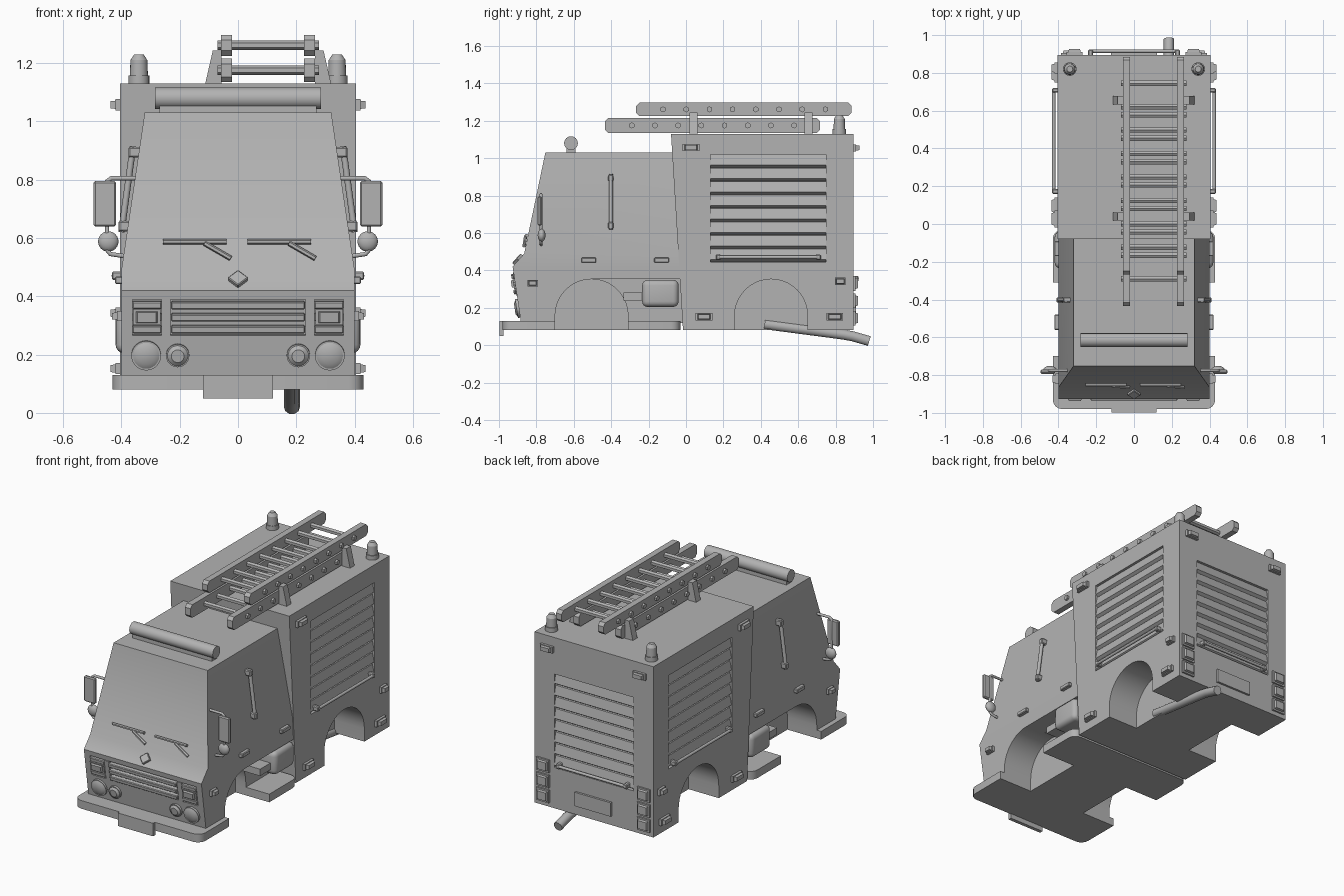
import bpy, bmesh, math
from mathutils import Matrix, Vector

cube = bpy.data.objects.get("Cube")
if cube:
    bpy.data.objects.remove(cube, do_unlink=True)

grey = bpy.data.materials.new("plain grey")
grey.use_nodes = True
grey.diffuse_color = (0.45, 0.45, 0.45, 1)
grey.node_tree.nodes["Principled BSDF"].inputs["Base Color"].default_value = (0.45, 0.45, 0.45, 1)

I4 = Matrix.Identity(4)
ACROSS = Matrix(((0, 1, 0, 0), (1, 0, 0, 0), (0, 0, 1, 0), (0, 0, 0, 1)))  # extrude along y


def add_mesh(name, me):
    ob = bpy.data.objects.new(name, me)
    bpy.context.scene.collection.objects.link(ob)
    if not me.materials:
        me.materials.append(grey)
    return ob


def finish(name, bm, M=I4):
    bmesh.ops.transform(bm, matrix=M, verts=bm.verts)
    bmesh.ops.recalc_face_normals(bm, faces=bm.faces)
    me = bpy.data.meshes.new(name)
    bm.to_mesh(me)
    bm.free()
    me.shade_smooth()
    me.set_sharp_from_angle(angle=math.radians(32))
    return add_mesh(name, me)


def facing(origin, n):
    """Frame with u sideways, v upward and the third axis along n."""
    n = Vector(n).normalized()
    u = Vector((0, 0, 1)).cross(n).normalized()
    v = n.cross(u)
    return Matrix.Translation(origin) @ Matrix((u, v, n)).transposed().to_4x4()


def prism(name, pts, lo, hi, M=I4):
    bm = bmesh.new()
    a = [bm.verts.new((lo, *p)) for p in pts]
    b = [bm.verts.new((hi, *p)) for p in pts]
    bm.faces.new(a)
    bm.faces.new(b)
    for i in range(len(pts)):
        j = (i + 1) % len(pts)
        bm.faces.new((a[i], a[j], b[j], b[i]))
    return finish(name, bm, M)


def box(name, c, s, bevel=0, seg=1, M=I4, vertical=False):
    bm = bmesh.new()
    bmesh.ops.create_cube(bm, size=1, matrix=Matrix.Translation(c) @ Matrix.Diagonal((*s, 1)))
    if bevel:
        es = [e for e in bm.edges if not vertical or abs((e.verts[0].co - e.verts[1].co).z) > 0.01]
        bmesh.ops.bevel(bm, geom=es, offset=bevel, segments=seg, affect='EDGES', profile=0.5)
    return finish(name, bm, M)


def rod(name, p, q, r, r2=None, n=12):
    p, q = Vector(p), Vector(q)
    bm = bmesh.new()
    bmesh.ops.create_cone(bm, cap_ends=True, segments=n, radius1=r, radius2=r if r2 is None else r2,
                          depth=(q - p).length)
    rot = (q - p).to_track_quat('Z', 'Y').to_matrix().to_4x4()
    return finish(name, bm, Matrix.Translation((p + q) / 2) @ rot)


def pipe(name, pts, r):
    cu = bpy.data.curves.new(name, 'CURVE')
    cu.dimensions, cu.bevel_depth, cu.bevel_resolution, cu.use_fill_caps = '3D', r, 3, True
    sp = cu.splines.new('POLY')
    sp.points.add(len(pts) - 1)
    for pt, co in zip(sp.points, pts):
        pt.co = (*co, 1)
    cu.materials.append(grey)
    ob = bpy.data.objects.new(name, cu)
    bpy.context.scene.collection.objects.link(ob)
    return ob


def lamp(name, pos, n, w, h, d, shrink=0.75):
    """Rectangular lamp with a tapered lens on a thin base."""
    M = facing(pos, n)
    box(name + "_base", (0, 0, d * 0.25), (w, h, d * 0.5), M=M)
    bm = bmesh.new()
    bmesh.ops.create_cube(bm, size=1, matrix=Matrix.Translation((0, 0, d / 2)) @ Matrix.Diagonal((w * 0.9, h * 0.85, d, 1)))
    for v in bm.verts:
        if v.co.z > d / 2:
            v.co.x *= shrink
            v.co.y *= shrink
    finish(name, bm, M)


def cut(ob, cutters):
    for c in cutters:
        m = ob.modifiers.new("cut", 'BOOLEAN')
        m.operation, m.solver, m.object = 'DIFFERENCE', 'EXACT', c
    dg = bpy.context.evaluated_depsgraph_get()
    me = bpy.data.meshes.new_from_object(ob.evaluated_get(dg))
    ob.modifiers.clear()
    ob.data = me
    me.shade_smooth()
    me.set_sharp_from_angle(angle=math.radians(32))


# Main shells: cab lofted through levels, equipment body, bumper and step plate
bm = bmesh.new()
rings = []
for z, hw, y in ((1.03, 0.32, -0.752), (0.49, 0.4, -0.865), (0.42, 0.4, -0.927), (0.12, 0.4, -0.882)):
    rings.append([bm.verts.new(c) for c in ((-hw, y, z), (hw, y, z), (hw, 0, z), (-hw, 0, z))])
for a, b in zip(rings, rings[1:]):
    for i in range(4):
        bm.faces.new((a[i], a[i - 1], b[i - 1], b[i]))
bm.faces.new(rings[0])
bm.faces.new(rings[-1])
cab = finish("cab", bm)
body = prism("equipment_body", [(-0.08, 1.13), (0.895, 1.13), (0.895, 0.08), (-0.016, 0.08)], -0.405, 0.405)
plate = box("bumper_and_step_plate", (0, -0.505, 0.105), (0.86, 0.95, 0.05), 0.05, 4, vertical=True)

# Cutters for wheel arches, tank pockets, grille and shutter openings
FRONT_N = (0, -0.3, -0.045)
shutters = [("right_shutter", facing((-0.405, 0.44, 0.733), (-1, 0, 0)), 0.616),
            ("left_shutter", facing((0.405, 0.44, 0.733), (1, 0, 0)), 0.616),
            ("rear_shutter", facing((0, 0.895, 0.618), (0, 1, 0)), 0.54)]
H = 0.575
front_cuts, rear_cuts, pockets = [], [], []
for s in (-1, 1):
    for yc, group in ((-0.505, front_cuts), (0.455, rear_cuts)):
        arc = [(yc + 0.195 * math.cos(math.pi * i / 20), 0.158 + 0.195 * math.sin(math.pi * i / 20)) for i in range(21)]
        group.append(prism("arch_cutter", [(yc + 0.195, 0)] + arc + [(yc - 0.195, 0)], s * 0.2, s * 0.6))
    pockets.append(box("pocket_cutter", (s * 0.435, -0.22, 0.2315), (0.33, 0.57, 0.243)))
GRILLE = facing((0, -0.913, 0.328), FRONT_N)
pockets.append(box("grille_cutter", (0, 0, 0), (0.724, 0.125, 0.04), M=GRILLE))
for name, M, w in shutters:
    rear_cuts.append(box("shutter_cutter", (0, 0, 0), (w, H, 0.05), M=M))
cut(cab, front_cuts + pockets)
cut(plate, front_cuts)
cut(body, rear_cuts)
for c in front_cuts + rear_cuts + pockets:
    bpy.data.objects.remove(c, do_unlink=True)

# Roller shutters with grab bars
for name, M, w in shutters:
    step = H / 8
    pts = [(-H / 2, -0.03)]
    for i in range(8):
        z = -H / 2 + i * step
        pts += [(z, -0.024), (z + 0.014, -0.002), (z + step - 0.002, -0.014)]
    pts.append((H / 2, -0.03))
    prism(name, pts, -w / 2, w / 2, M)
    e, v = w / 2 - 0.04, -H / 2 + 0.025
    rod(name + "_bar", M @ Vector((-e, v, 0.02)), M @ Vector((e, v, 0.02)), 0.009)
    for s in (-1, 1):
        box(name + "_bar_bracket", (s * e, v, 0.007), (0.025, 0.03, 0.042), 0.005, M=M)

# Front: grille bars, headlights, badge, plate, wipers
for v in (-0.042, 0, 0.042):
    box("grille_bar", (0, v, 0), (0.46, 0.026, 0.03), 0.004, M=GRILLE)
    for s in (-1, 1):
        box("grille_end_bar", (s * 0.312, v, -0.006), (0.1, 0.026, 0.026), 0.004, M=GRILLE)
for s in (-1, 1):
    box("grille_post", (s * 0.247, 0, -0.008), (0.03, 0.125, 0.024), M=GRILLE)
    lamp("indicator", (s * 0.313, -0.912, 0.33), FRONT_N, 0.095, 0.055, 0.022)
    for x, r in ((0.315, 0.051), (0.207, 0.04)):
        M = facing((s * x, -0.892, 0.198), FRONT_N)
        rod("headlight_rim", M @ Vector((0, 0, -0.01)), M @ Vector((0, 0, 0.014)), r, n=24)
        rod("headlight_lens", M @ Vector((0, 0, 0.014)), M @ Vector((0, 0, 0.024)), r * 0.88, r * 0.55, 24)
badge = facing((0, -0.896, 0.455), (0, -0.7, 0.62)) @ Matrix.Rotation(math.pi / 4, 4, 'Z')
box("diamond_badge", (0, 0, 0.004), (0.05, 0.05, 0.022), 0.003, M=badge)
box("front_plate", (0, -0.986, 0.09), (0.24, 0.022, 0.08))
for dx in (0, 0.29):
    rod("wiper_blade", (dx - 0.257, -0.852, 0.587), (dx - 0.04, -0.852, 0.587), 0.009, n=6)
    rod("wiper_arm", (dx - 0.115, -0.858, 0.582), (dx - 0.025, -0.866, 0.53), 0.009, n=6)

# Roof light bar
box("light_bar_base", (0, -0.615, 1.04), (0.54, 0.05, 0.04))
rod("light_bar", (-0.284, -0.615, 1.08), (0.284, -0.615, 1.08), 0.037, n=16)

# Paired parts on both sides
for s in (-1, 1):
    side = (s, 0, 0)
    rod("beacon_base", (s * 0.34, 0.82, 1.12), (s * 0.34, 0.82, 1.157), 0.036, n=20)
    rod("beacon", (s * 0.34, 0.82, 1.157), (s * 0.34, 0.82, 1.21), 0.031, 0.029, 20)
    rod("beacon_cap", (s * 0.34, 0.82, 1.21), (s * 0.34, 0.82, 1.23), 0.029, 0.016, 20)
    # Marker lamps and door catches
    for y, z, w in ((0.027, 1.057, 0.09), (0.096, 0.152, 0.09), (0.795, 0.152, 0.09), (0.825, 0.342, 0.058)):
        lamp("side_marker", (s * 0.403, y, z), side, w, 0.038, 0.034)
    lamp("cab_marker", (s * 0.398, -0.82, 0.332), side, 0.055, 0.034, 0.034)
    for y in (-0.52, -0.13):
        box("door_catch", (s * 0.405, y, 0.455), (0.034, 0.08, 0.026), 0.004)
    lamp("roof_marker", (s * 0.315, 0.893, 1.055), (0, 1, 0), 0.085, 0.038, 0.034)
    for z in (0.145, 0.237, 0.33):
        lamp("tail_lamp", (s * 0.343, 0.893, z), (0, 1, 0), 0.086, 0.078, 0.026)
    # Door grab rail
    lo, hi = Vector((s * 0.4, -0.402, 0.62)), Vector((s * 0.36, -0.402, 0.915))
    rod("door_rail", lo, hi, 0.011)
    for t in (0.07, 0.93):
        box("door_rail_mount", lo.lerp(hi, t) - Vector((s * 0.012, 0, 0)), (0.05, 0.028, 0.036), 0.005)
    # Mirrors
    arm = [(0.35, 0.805), (0.435, 0.805), (0.449, 0.795), (0.45, 0.56), (0.438, 0.545), (0.385, 0.537)]
    pipe("mirror_arm", [(s * x, -0.775, z) for x, z in arm], 0.008)
    box("mirror", (s * 0.457, -0.782, 0.717), (0.077, 0.022, 0.156), 0.006)
    bm = bmesh.new()
    bmesh.ops.create_uvsphere(bm, u_segments=20, v_segments=12, radius=0.035)
    finish("round_mirror", bm, Matrix.Translation((s * 0.445, -0.772, 0.588)) @ Matrix.Diagonal((1, 0.6, 1, 1)))
    # Side tank and air box above the step
    box("side_tank", (s * 0.34, -0.137, 0.277), (0.16, 0.195, 0.145), 0.03, 4)
    box("air_box", (s * 0.32, -0.28, 0.26), (0.13, 0.11, 0.042))

box("rear_plate", (0, 0.898, 0.18), (0.245, 0.02, 0.085))
pipe("exhaust", [(0.185, 0.42, 0.112), (0.185, 0.84, 0.057), (0.185, 0.89, 0.048), (0.185, 0.98, 0.022)], 0.028)

# Two-stage roof ladder with brackets
for name, y0, y1, z0, z1, first in (("lower", -0.433, 0.717, 1.135, 1.215, -0.29), ("upper", -0.267, 0.885, 1.225, 1.297, -0.123)):
    c, zm = 0.018, (z0 + z1) / 2
    pts = [(y0, z0 + c), (y0 + c, z0), (y1 - c, z0), (y1, z0 + c), (y1, z1 - c), (y1 - c, z1), (y0 + c, z1), (y0, z1 - c)]
    for x in (-0.039, 0.246):
        prism(name + "_ladder_rail", pts, x - 0.019, x + 0.019)
    for i in range(8):
        y = first + i * 0.124
        rod(name + "_ladder_rung", (-0.07, y, zm), (0.278, y, zm), 0.016, n=6)
for y in (0.04, 0.655):
    for s in (-1, 1):
        pts = [(0.1035 + s * d, z) for d, z in ((0.217, 1.125), (0.19, 1.243), (0.16, 1.243), (0.16, 1.125))]
        prism("ladder_bracket", pts, y - 0.022, y + 0.022, ACROSS)
